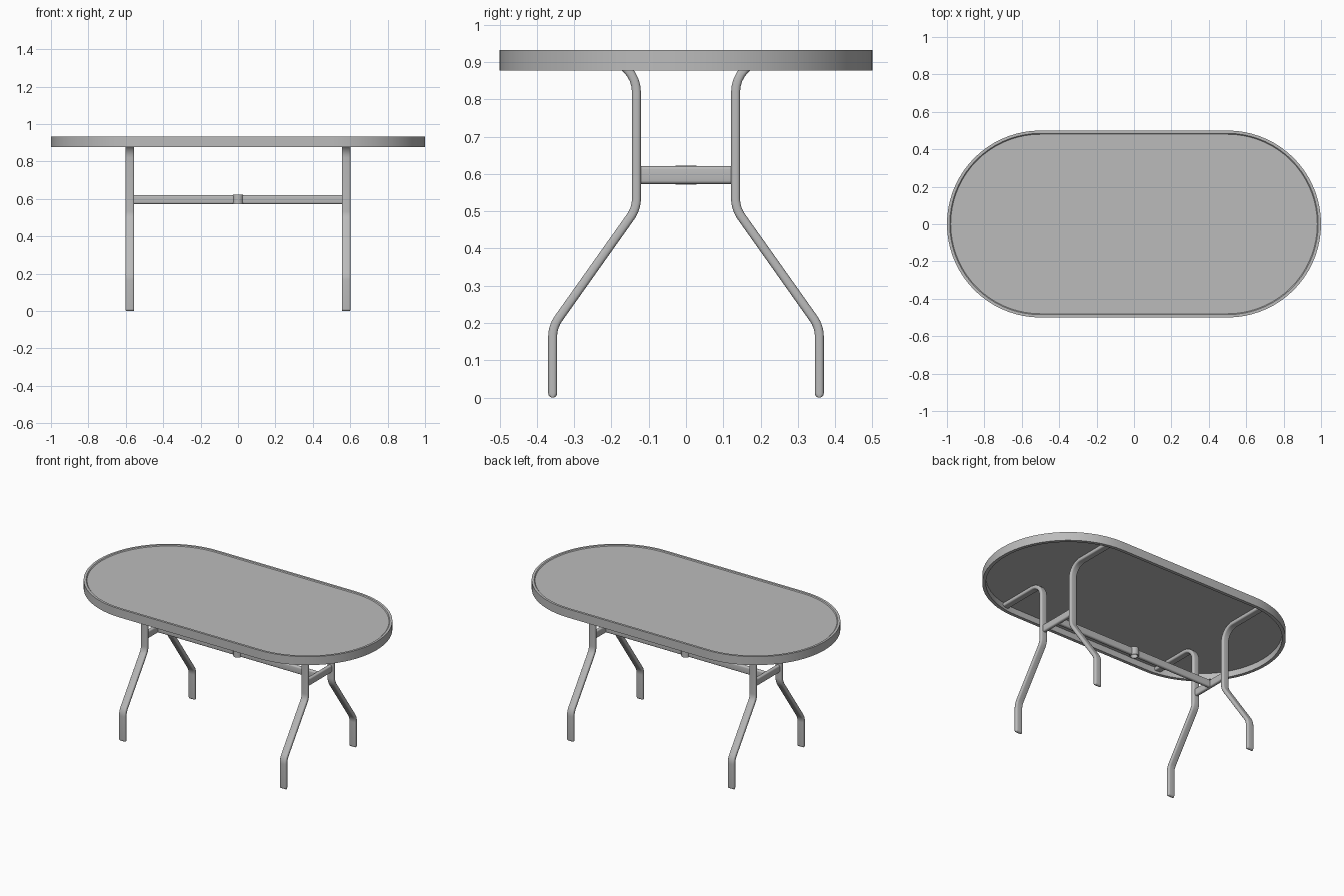
import bpy, bmesh, math
from mathutils import Vector

if "Cube" in bpy.data.objects:
    bpy.data.objects.remove(bpy.data.objects["Cube"])

grey = bpy.data.materials.new("light grey")
grey.diffuse_color = (0.5, 0.5, 0.5, 1)
grey.use_nodes = True
grey.node_tree.nodes["Principled BSDF"].inputs["Base Color"].default_value = grey.diffuse_color


def finish(name, bm):
    bmesh.ops.recalc_face_normals(bm, faces=bm.faces[:])
    me = bpy.data.meshes.new(name)
    bm.to_mesh(me)
    bm.free()
    me.materials.append(grey)
    ob = bpy.data.objects.new(name, me)
    bpy.context.collection.objects.link(ob)
    bpy.ops.object.select_all(action='DESELECT')
    ob.select_set(True)
    bpy.context.view_layer.objects.active = ob
    bpy.ops.object.shade_smooth_by_angle(angle=math.radians(35))
    return ob


def skin(bm, loops, closed=False, caps=True):
    """Join equal-length rings of points into a surface."""
    rings = [[bm.verts.new(p) for p in l] for l in loops]
    n = len(rings[0])
    pairs = list(zip(rings, rings[1:]))
    if closed:
        pairs.append((rings[-1], rings[0]))
    for a, b in pairs:
        for i in range(n):
            j = (i + 1) % n
            bm.faces.new((a[i], a[j], b[j], b[i]))
    if caps and not closed:
        bm.faces.new(rings[0])
        bm.faces.new(rings[-1])


def stadium(r, z, seg=36):
    pts = []
    for cx, a0 in ((0.5, -math.pi / 2), (-0.5, math.pi / 2)):
        for i in range(seg + 1):
            a = a0 + math.pi * i / seg
            pts.append((cx + r * math.cos(a), r * math.sin(a), z))
    return pts


def rounded_rect(w, h, r, seg=4):
    pts = []
    for k, (sx, sy) in enumerate(((1, 1), (-1, 1), (-1, -1), (1, -1))):
        for i in range(seg + 1):
            a = math.pi / 2 * (k + i / seg)
            pts.append((sx * (w / 2 - r) + r * math.cos(a),
                        sy * (h / 2 - r) + r * math.sin(a)))
    return pts


def fillet(points, r, seg=8):
    """Round the inner corners of a 2D polyline."""
    pts = [Vector(p) for p in points]
    out = [pts[0]]
    for a, b, c in zip(pts, pts[1:], pts[2:]):
        u, v = (a - b).normalized(), (c - b).normalized()
        half = u.angle(v) / 2
        centre = b + (u + v).normalized() * (r / math.sin(half))
        t = r / math.tan(half)
        s, e = b + u * t - centre, b + v * t - centre
        total = s.angle(e)
        for i in range(seg + 1):
            f = i / seg
            out.append(centre + (s * math.sin((1 - f) * total)
                                 + e * math.sin(f * total)) / math.sin(total))
    return out + [pts[-1]]


# Table top: rim band and recessed panel
bm = bmesh.new()
profile = ((0.5, 0.877), (0.5, 0.932), (0.485, 0.932), (0.479, 0.926), (0.479, 0.877))
skin(bm, [stadium(r, z) for r, z in profile], closed=True)
finish("table_rim", bm)

bm = bmesh.new()
skin(bm, [stadium(0.481, 0.916), stadium(0.481, 0.927)])
finish("table_panel", bm)

# Bent flat-tube legs with rounded feet
T = 0.024
section = rounded_rect(0.046, T, 0.009)
centreline = fillet([(0.3575, T / 2), (0.3575, 0.19), (0.133, 0.507),
                     (0.133, 0.905), (0.482, 0.905)], 0.085)
LEG_X = 0.578
for sx in (-1, 1):
    for sy in (-1, 1):
        bm = bmesh.new()
        rings = []
        for k in range(5, 0, -1):      # rounded foot
            a = math.radians(16 * k)
            y, z = centreline[0]
            rings.append([(sx * (LEG_X + p * (0.92 + 0.08 * math.cos(a))),
                           sy * (y + q * math.cos(a)),
                           z - T / 2 * math.sin(a) / math.sin(math.radians(80)))
                          for p, q in section])
        for i, c in enumerate(centreline):
            d = (centreline[min(i + 1, len(centreline) - 1)]
                 - centreline[max(i - 1, 0)]).normalized()
            rings.append([(sx * (LEG_X + p), sy * (c.x + d.y * q), c.y - d.x * q)
                          for p, q in section])
        skin(bm, rings)
        finish("leg_%s_%s" % ("right" if sx > 0 else "left",
                              "back" if sy > 0 else "front"), bm)

# Cross bars between the legs of each pair
bar = rounded_rect(0.024, 0.048, 0.009)
BAR_Z = 0.597
for sx in (-1, 1):
    bm = bmesh.new()
    skin(bm, [[(sx * LEG_X + p, y, BAR_Z + q) for p, q in bar] for y in (-0.125, 0.125)])
    finish("cross_bar_%s" % ("right" if sx > 0 else "left"), bm)

# Long stretcher in two halves, meeting at the centre ring
for sx in (-1, 1):
    bm = bmesh.new()
    skin(bm, [[(sx * x, p, BAR_Z + q) for p, q in bar] for x in (0.024, LEG_X)])
    finish("stretcher_%s" % ("right" if sx > 0 else "left"), bm)

# Centre ring (parasol holder)
bm = bmesh.new()
skin(bm, [[(r * math.cos(a * math.pi / 16), r * math.sin(a * math.pi / 16), z)
           for a in range(32)]
          for r, z in ((0.028, 0.572), (0.028, 0.622), (0.022, 0.622), (0.022, 0.572))],
     closed=True)
finish("centre_ring", bm)
